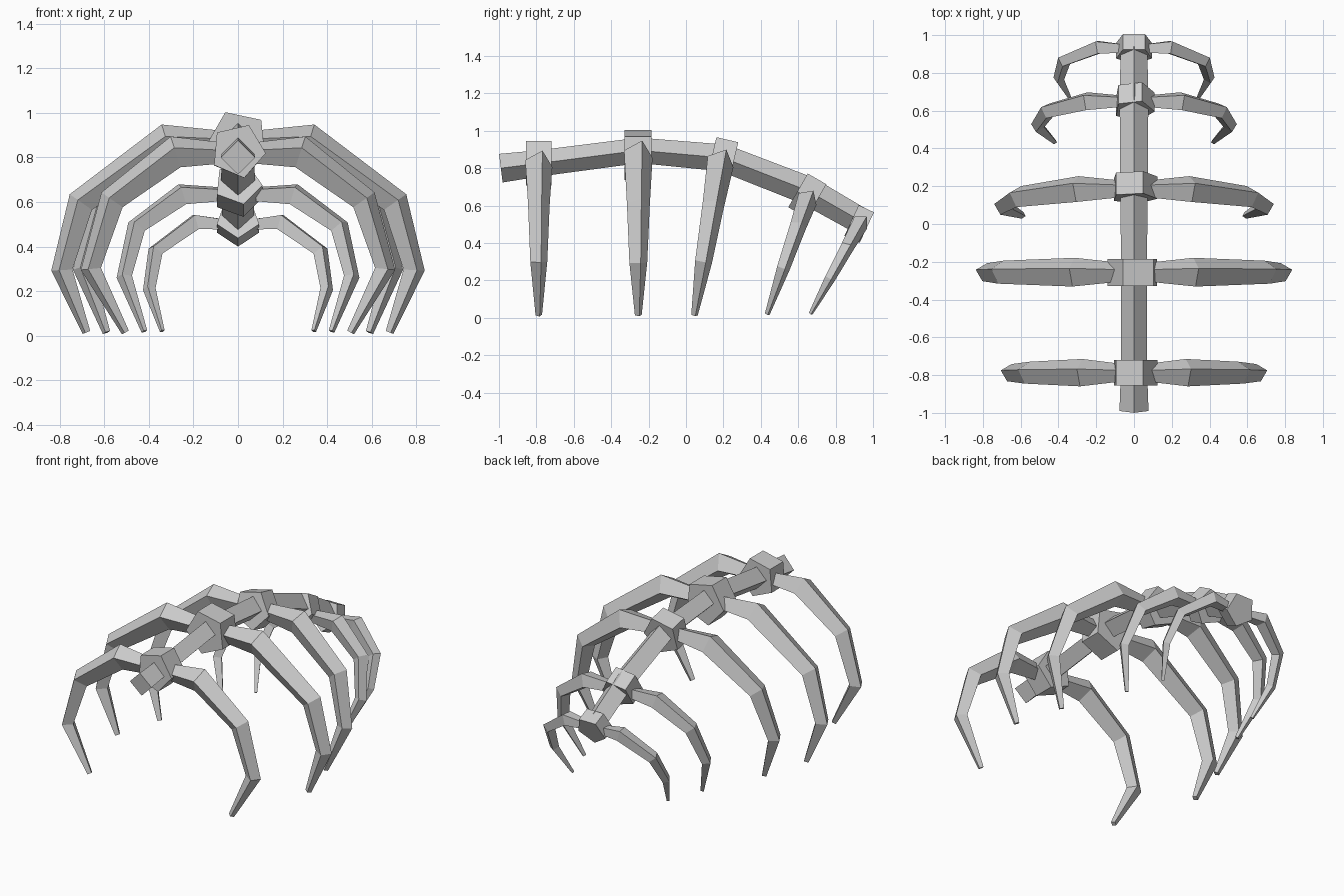
import bpy, bmesh, math
from mathutils import Vector

cube = bpy.data.objects.get("Cube")
if cube:
    bpy.data.objects.remove(cube, do_unlink=True)

bone = bpy.data.materials.new("bone_grey")
bone.use_nodes = True
COLOUR = (0.6, 0.6, 0.6, 1)
bone.diffuse_color = COLOUR
bone.node_tree.nodes["Principled BSDF"].inputs["Base Color"].default_value = COLOUR


def tube(name, path, radii, side, sides=4, turn=0.0):
    """Skin a polygon section along a path; side is the fixed sideways axis."""
    bm = bmesh.new()
    rings = []
    for i, p in enumerate(path):
        before, after = path[max(i - 1, 0)], path[min(i + 1, len(path) - 1)]
        a, b = (p - before).normalized(), (after - p).normalized()
        up = side.cross((a + b).normalized()).normalized()
        ring = []
        for k in range(sides):
            ang = turn + math.tau * k / sides
            ring.append(bm.verts.new(p + radii[i] * (side * math.cos(ang) + up * math.sin(ang))))
        rings.append(ring)
    for r, s in zip(rings, rings[1:]):
        for k in range(sides):
            n = (k + 1) % sides
            bm.faces.new((r[k], r[n], s[n], s[k]))
    bm.faces.new(rings[0])
    bm.faces.new(rings[-1])
    bmesh.ops.recalc_face_normals(bm, faces=bm.faces)
    mesh = bpy.data.meshes.new(name)
    bm.to_mesh(mesh)
    bm.free()
    mesh.materials.append(bone)
    obj = bpy.data.objects.new(name, mesh)
    bpy.context.collection.objects.link(obj)


X = Vector((1, 0, 0))

# Spine: a diamond-section rod arching front to back
spine = [(-0.99, 0.80), (-0.79, 0.825), (-0.25, 0.895), (0.2, 0.855), (0.65, 0.68), (0.965, 0.5)]
tube("spine", [Vector((0, y, z)) for y, z in spine],
     [0.077, 0.07, 0.068, 0.073, 0.076, 0.07], X)

# Vertebrae: y, z, radius, length, downward pitch, turn of the pentagon (degrees)
vertebrae = [
    (-0.787, 0.83, 0.125, 0.135, 0, 67),
    (-0.257, 0.875, 0.14, 0.145, 0, 114),
    (0.195, 0.84, 0.125, 0.12, 13, 67),
    (0.65, 0.655, 0.11, 0.115, 30, 67),
    (0.93, 0.51, 0.1, 0.09, 25, 54),
]
for i, (y, z, r, length, pitch, turn) in enumerate(vertebrae):
    pitch = math.radians(pitch)
    axis = Vector((0, math.cos(pitch), -math.sin(pitch))) * length / 2
    mid = Vector((0, y, z))
    tube(f"vertebra_{i + 1}", [mid - axis, mid + axis], [r, r], X, 5, math.radians(turn))

# Rib pairs: y at the shoulder, lean (y per z), thickness, path points as x, z
ribs = [
    (-0.787, 0.0, 1.0, [(0.08, 0.82), (0.28, 0.825), (0.565, 0.61), (0.66, 0.30), (0.505, 0.015)]),
    (-0.255, 0.0, 1.05, [(0.08, 0.87), (0.32, 0.875), (0.705, 0.60), (0.79, 0.295), (0.68, 0.015)]),
    (0.185, 0.17, 1.0, [(0.08, 0.84), (0.30, 0.835), (0.61, 0.60), (0.695, 0.30), (0.59, 0.015)]),
    (0.65, 0.35, 0.76, [(0.08, 0.635), (0.25, 0.635), (0.455, 0.49), (0.51, 0.265), (0.42, 0.02)]),
    (0.935, 0.55, 0.62, [(0.06, 0.50), (0.19, 0.51), (0.37, 0.38), (0.398, 0.21), (0.34, 0.022)]),
]
TAPER = [0.05, 0.075, 0.06, 0.047, 0.018]
for i, (y0, lean, thick, pts) in enumerate(ribs):
    side = Vector((0, 1, -lean)).normalized()
    top = pts[1][1]
    for label, sign in (("left", 1), ("right", -1)):
        path = [Vector((sign * x, y0 + lean * (z - top), z)) for x, z in pts]
        tube(f"{label}_rib_{i + 1}", path, [r * thick for r in TAPER], side,
             turn=math.radians(15) * sign)
